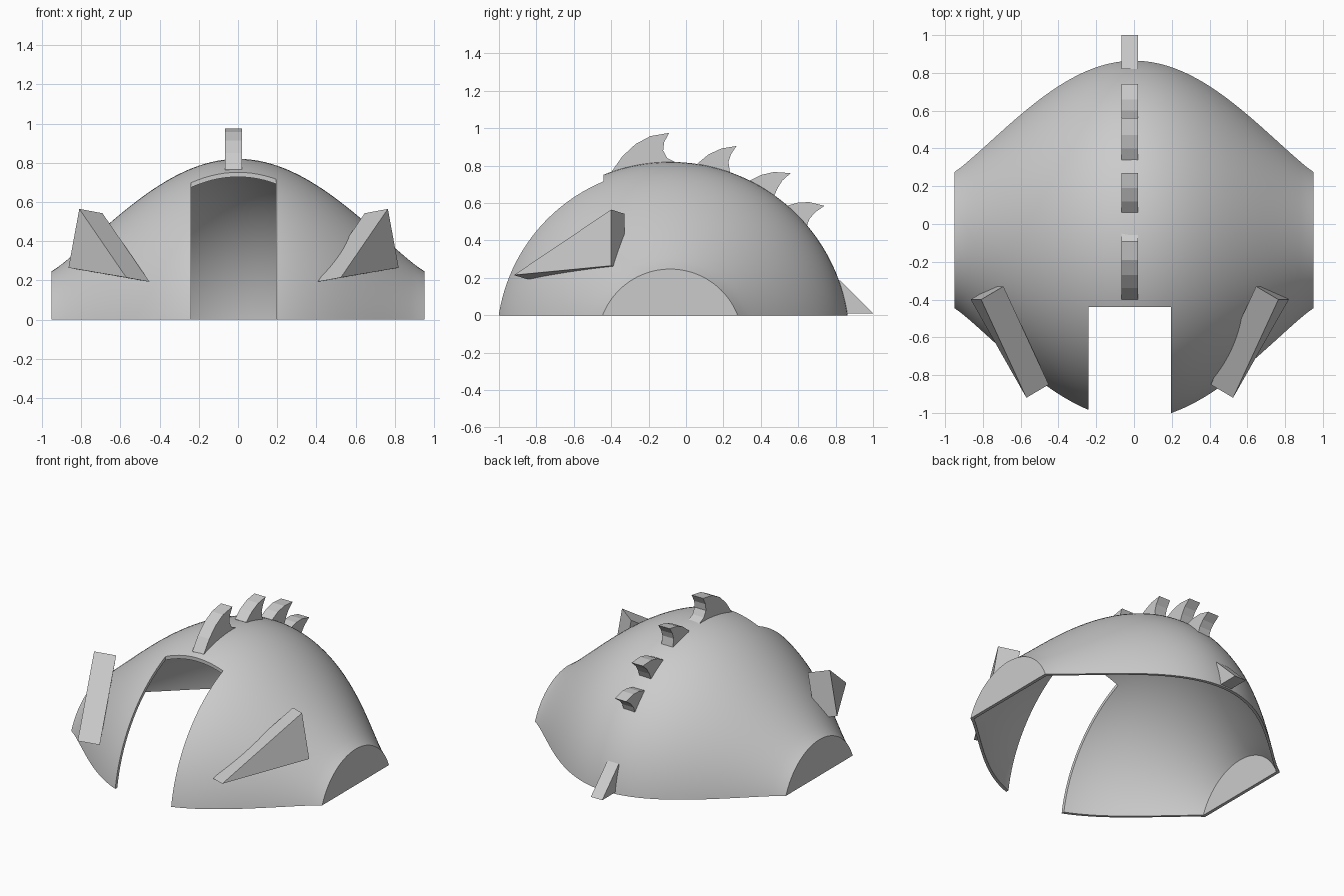
import bpy, bmesh, math
from mathutils import Vector

cube = bpy.data.objects.get("Cube")
if cube:
    bpy.data.objects.remove(cube, do_unlink=True)

grey = bpy.data.materials.new("shell grey")
grey.use_nodes = True
grey.diffuse_color = (0.6, 0.6, 0.6, 1)
grey.node_tree.nodes["Principled BSDF"].inputs["Base Color"].default_value = (0.6, 0.6, 0.6, 1)

AXIS_Y, AXIS_Z, HALF, WALL = -0.085, -0.14, 0.95, 0.022
MID_X = -0.0225  # centre plane of the spikes, fins and doorway


def finish(name, bm):
    bmesh.ops.recalc_face_normals(bm, faces=bm.faces)
    mesh = bpy.data.meshes.new(name)
    bm.to_mesh(mesh)
    bm.free()
    mesh.materials.append(grey)
    ob = bpy.data.objects.new(name, mesh)
    bpy.context.collection.objects.link(ob)
    return ob


def prism(name, outline, offset):
    """Extrude a flat outline along an offset."""
    bm = bmesh.new()
    face = bm.faces.new([bm.verts.new(p) for p in outline])
    ext = bmesh.ops.extrude_face_region(bm, geom=[face])["geom"]
    moved = [g for g in ext if isinstance(g, bmesh.types.BMVert)]
    bmesh.ops.translate(bm, verts=moved, vec=offset)
    return finish(name, bm)


def box(name, lo, hi):
    outline = [(lo[0], lo[1], lo[2]), (hi[0], lo[1], lo[2]),
               (hi[0], hi[1], lo[2]), (lo[0], hi[1], lo[2])]
    return prism(name, outline, (0, 0, hi[2] - lo[2]))


def barrel(name, inset, rings=56, sides=144):
    """Solid of revolution about the sideways axis, bulging in the middle."""
    bm = bmesh.new()
    loops = []
    for i in range(rings + 1):
        x = (2 * i / rings - 1) * (HALF - inset)
        bulge = max(0, math.cos(math.pi / 2 * x / HALF)) ** 1.12
        r = 0.387 + 0.573 * bulge - inset
        turns = [2 * math.pi * j / sides for j in range(sides)]
        loops.append([bm.verts.new((x, AXIS_Y + r * math.cos(a), AXIS_Z + r * math.sin(a)))
                      for a in turns])
    for a, b in zip(loops, loops[1:]):
        for j in range(sides):
            k = (j + 1) % sides
            bm.faces.new((a[j], a[k], b[k], b[j]))
    bm.faces.new(loops[0])
    bm.faces.new(loops[-1])
    return finish(name, bm)


def cut(ob, *cutters):
    for cutter in cutters:
        mod = ob.modifiers.new("cut", 'BOOLEAN')
        mod.operation = 'DIFFERENCE'
        mod.solver = 'EXACT'
        mod.object = cutter
        bpy.ops.object.select_all(action='DESELECT')
        bpy.context.view_layer.objects.active = ob
        ob.select_set(True)
        bpy.ops.object.modifier_apply(modifier=mod.name)


# Cutters: hollow inside, ground and doorway
void = barrel("void_cutter", WALL)
ground = box("ground_cutter", (-2, -2, -2), (2, 2, 0))
door = box("door_cutter", (-0.24, -2, -1), (0.195, -0.44, 2))
cutters = [void, ground, door]

# Domed shell
shell = barrel("domed_shell", 0)
cut(shell, void, ground, door)
bpy.ops.object.shade_smooth_by_angle(angle=math.radians(30))

# Row of hooked spikes along the back, outlined from the side
spikes = {
    "crest_spike": [(-.40, .72), (-.40, .765), (-.34, .85), (-.27, .915), (-.19, .958),
                    (-.09, .975), (-.117, .925), (-.122, .88), (-.1, .84), (-.05, .815),
                    (-.1, .79)],
    "upper_spike": [(.06, .81), (.12, .86), (.19, .892), (.27, .905), (.24, .86),
                    (.227, .82), (.235, .765), (.1, .78)],
    "middle_spike": [(.34, .72), (.40, .75), (.47, .766), (.56, .76), (.515, .72),
                     (.49, .68), (.47, .635), (.36, .69)],
    "lower_spike": [(.54, .585), (.60, .603), (.66, .605), (.74, .585), (.69, .55),
                    (.66, .515), (.645, .475), (.56, .55)],
    "tail_spike": [(.82, .19), (1.0, .01), (.855, .01), (.82, .1)],
}
for name, side in spikes.items():
    spike = prism(name, [(MID_X - .043, y, z) for y, z in side], (.086, 0, 0))
    cut(spike, void)

# Slanted triangular fins beside the doorway
for name, s in (("right_fin", -1), ("left_fin", 1)):
    tri = [(MID_X + s * x, y, z) for x, y, z in
           ((.787, -.40, .565), (.842, -.40, .265), (.547, -.92, .215))]
    fin = prism(name, tri, Vector((-s * .118, .07, -.022)))
    cut(fin, void)

for c in cutters:
    bpy.data.objects.remove(c, do_unlink=True)
